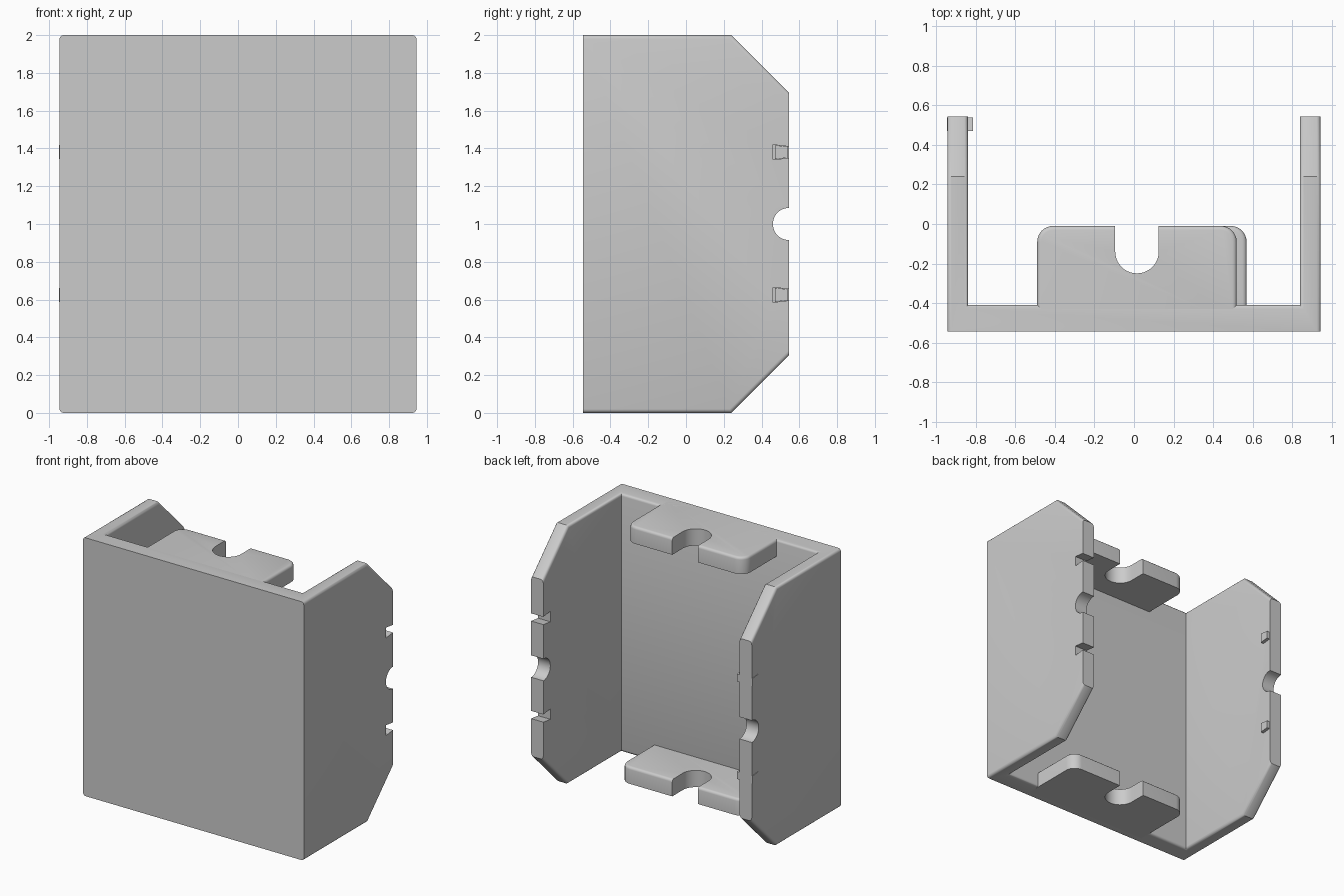
import bpy, bmesh, math
from mathutils import Vector

if "Cube" in bpy.data.objects:
    bpy.data.objects.remove(bpy.data.objects["Cube"], do_unlink=True)

grey = bpy.data.materials.new("plain_grey")
grey.use_nodes = True
colour = (0.6, 0.6, 0.6, 1)
grey.diffuse_color = colour
grey.node_tree.nodes["Principled BSDF"].inputs["Base Color"].default_value = colour

HALF_X, HALF_Y, HEIGHT = 0.945, 0.545, 2.0
INNER_X, PANEL_Y = 0.84, -0.41
ROUND = 0.02


def prism(points, axis, low, high):
    """Extrude a 2D outline along x (outline in y, z) or along z (outline in x, y)."""
    bm = bmesh.new()
    place = (lambda p: (low, *p)) if axis == "x" else (lambda p: (*p, low))
    face = bm.faces.new([bm.verts.new(place(p)) for p in points])
    extruded = bmesh.ops.extrude_face_region(bm, geom=[face])["geom"]
    step = Vector((high - low, 0, 0)) if axis == "x" else Vector((0, 0, high - low))
    bmesh.ops.translate(bm, vec=step,
                        verts=[v for v in extruded if isinstance(v, bmesh.types.BMVert)])
    bmesh.ops.recalc_face_normals(bm, faces=bm.faces)
    return bm


def finish(name, bm):
    bmesh.ops.recalc_face_normals(bm, faces=bm.faces)
    mesh = bpy.data.meshes.new(name)
    bm.to_mesh(mesh)
    bm.free()
    mesh.materials.append(grey)
    obj = bpy.data.objects.new(name, mesh)
    bpy.context.collection.objects.link(obj)
    return obj


def activate(obj):
    bpy.ops.object.select_all(action="DESELECT")
    obj.select_set(True)
    bpy.context.view_layer.objects.active = obj


def cut(target, cutter):
    mod = target.modifiers.new("cut", "BOOLEAN")
    mod.operation, mod.solver, mod.object = "DIFFERENCE", "EXACT", cutter
    activate(target)
    bpy.ops.object.modifier_apply(modifier=mod.name)
    bpy.data.objects.remove(cutter, do_unlink=True)


def round_edges(bm, edges):
    bmesh.ops.bevel(bm, geom=edges, offset=ROUND, segments=3, profile=0.5,
                    affect="EDGES", clamp_overlap=True)


def arc(cx, cy, r, start, end, steps):
    angles = [math.radians(start + (end - start) * i / steps) for i in range(steps + 1)]
    return [(cx + r * math.cos(a), cy + r * math.sin(a)) for a in angles]


# U-shaped body: front panel and two side walls
half = [(HALF_X, -HALF_Y), (HALF_X, HALF_Y), (INNER_X, HALF_Y), (INNER_X, PANEL_Y)]
bm = prism(half + [(-x, y) for x, y in reversed(half)], "z", 0, HEIGHT)

# slanted wall corners
for z, sign in ((HEIGHT, 1), (0, -1)):
    res = bmesh.ops.bisect_plane(
        bm, geom=bm.verts[:] + bm.edges[:] + bm.faces[:],
        plane_co=(0, 0.24, z), plane_no=(0, 1, sign), clear_outer=True)
    rim = [e for e in res["geom_cut"] if isinstance(e, bmesh.types.BMEdge)]
    bmesh.ops.holes_fill(bm, edges=rim, sides=0)
bmesh.ops.recalc_face_normals(bm, faces=bm.faces)


def is_rim(edge):
    a, b = (v.co for v in edge.verts)
    along_wall = abs(a.x - b.x) < 1e-4 and abs(a.y - b.y) > 1e-3
    panel_rim = abs(a.x - b.x) > 1 and abs(a.y - PANEL_Y) < 1e-4
    return along_wall or panel_rim


round_edges(bm, [e for e in bm.edges if is_rim(e)])
body = finish("holder_body", bm)

# round notches through both walls
cut(body, finish("round_cutter", prism(arc(HALF_Y, 1.0, 0.085, 0, 352.5, 47), "x", -1.2, 1.2)))

# flared notches in the left wall, matching pegs on the right wall
for z, label in ((0.625, "lower"), (1.38, "upper")):
    notch = [(0.46, z - 0.04), (0.56, z - 0.028), (0.56, z + 0.028), (0.46, z + 0.04)]
    cut(body, finish("notch_cutter", prism(notch, "x", 0.7, 1.1)))
    peg = [(0.47, z - 0.037), (0.54, z - 0.029), (0.54, z + 0.029), (0.47, z + 0.037)]
    finish(label + "_peg", prism(peg, "x", -0.948, -0.815))


# slotted tabs at top and bottom
def tab(name, left, right, low, high):
    back, front, r = -0.01, -0.5, 0.08
    slot_x, slot_y, slot_r = 0.015, -0.14, 0.11
    outline = [(left, front), (right, front)]
    outline += arc(right - r, back - r, r, 0, 90, 8)
    outline += [(slot_x + slot_r, back)]
    outline += arc(slot_x, slot_y, slot_r, 0, -180, 20)
    outline += [(slot_x - slot_r, back)]
    outline += arc(left + r, back - r, r, 90, 180, 8)
    bm = prism(outline, "z", low, high)

    def outer_top(edge):
        a, b = (v.co for v in edge.verts)
        mid = (a + b) / 2
        in_slot = abs(mid.x - slot_x) < slot_r + 0.001
        return min(a.z, b.z) > high - 1e-4 and mid.y > front + 0.01 and not in_slot

    round_edges(bm, [e for e in bm.edges if outer_top(e)])
    return finish(name, bm)


tabs = [tab("top_tab", -0.49, 0.52, HEIGHT - 0.13, HEIGHT),
        tab("bottom_tab", -0.49, 0.57, 0, 0.13)]

for obj in [body] + tabs:
    activate(obj)
    bpy.ops.object.shade_smooth_by_angle(angle=math.radians(32))
